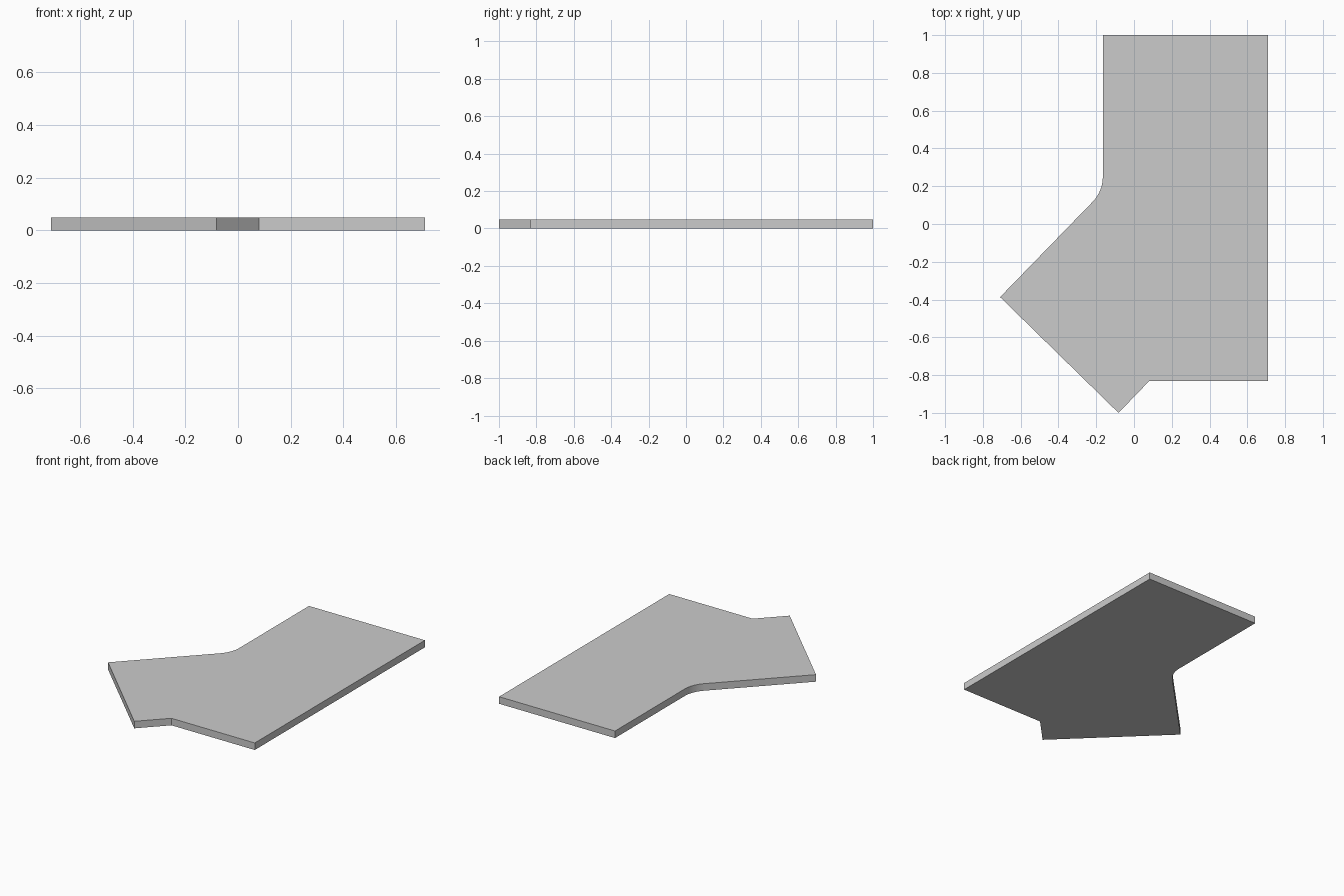
import bpy, bmesh
from math import tan, sin
from mathutils import Vector

if "Cube" in bpy.data.objects:
    bpy.data.objects.remove(bpy.data.objects["Cube"])

THICKNESS = 0.048


def fillet(prev, corner, nxt, radius, steps):
    """Points of a circular arc rounding a profile corner."""
    corner = Vector(corner)
    a = (Vector(prev) - corner).normalized()
    b = (Vector(nxt) - corner).normalized()
    half = a.angle(b) / 2
    reach = radius / tan(half)
    centre = corner + (a + b).normalized() * radius / sin(half)
    d0 = (corner + a * reach - centre).normalized()
    d1 = (corner + b * reach - centre).normalized()
    return [tuple(centre + d0.slerp(d1, i / steps) * radius) for i in range(steps + 1)]


# Plate outline, counter-clockwise: straight slab with an angled wing
top_left, wing_tip = (-0.165, 1.0), (-0.709, -0.387)
inner_corner = (-0.165, 0.173)
outline = [wing_tip, (-0.082, -1.0), (0.08, -0.832), (0.709, -0.832), (0.709, 1.0), top_left]
outline += fillet(top_left, inner_corner, wing_tip, 0.19, 8)

# Extrude the outline into the plate
bm = bmesh.new()
base = bm.faces.new([bm.verts.new((x, y, 0)) for x, y in outline])
top = bmesh.ops.extrude_face_region(bm, geom=[base], use_keep_orig=True)
bmesh.ops.translate(bm, vec=(0, 0, THICKNESS),
                    verts=[v for v in top["geom"] if isinstance(v, bmesh.types.BMVert)])
bmesh.ops.recalc_face_normals(bm, faces=bm.faces)
mesh = bpy.data.meshes.new("angled_plate")
bm.to_mesh(mesh)
bm.free()
plate = bpy.data.objects.new("angled_plate", mesh)
bpy.context.collection.objects.link(plate)

# Smooth only the rounded inner corner
bpy.context.view_layer.objects.active = plate
plate.select_set(True)
bpy.ops.object.shade_smooth_by_angle()
